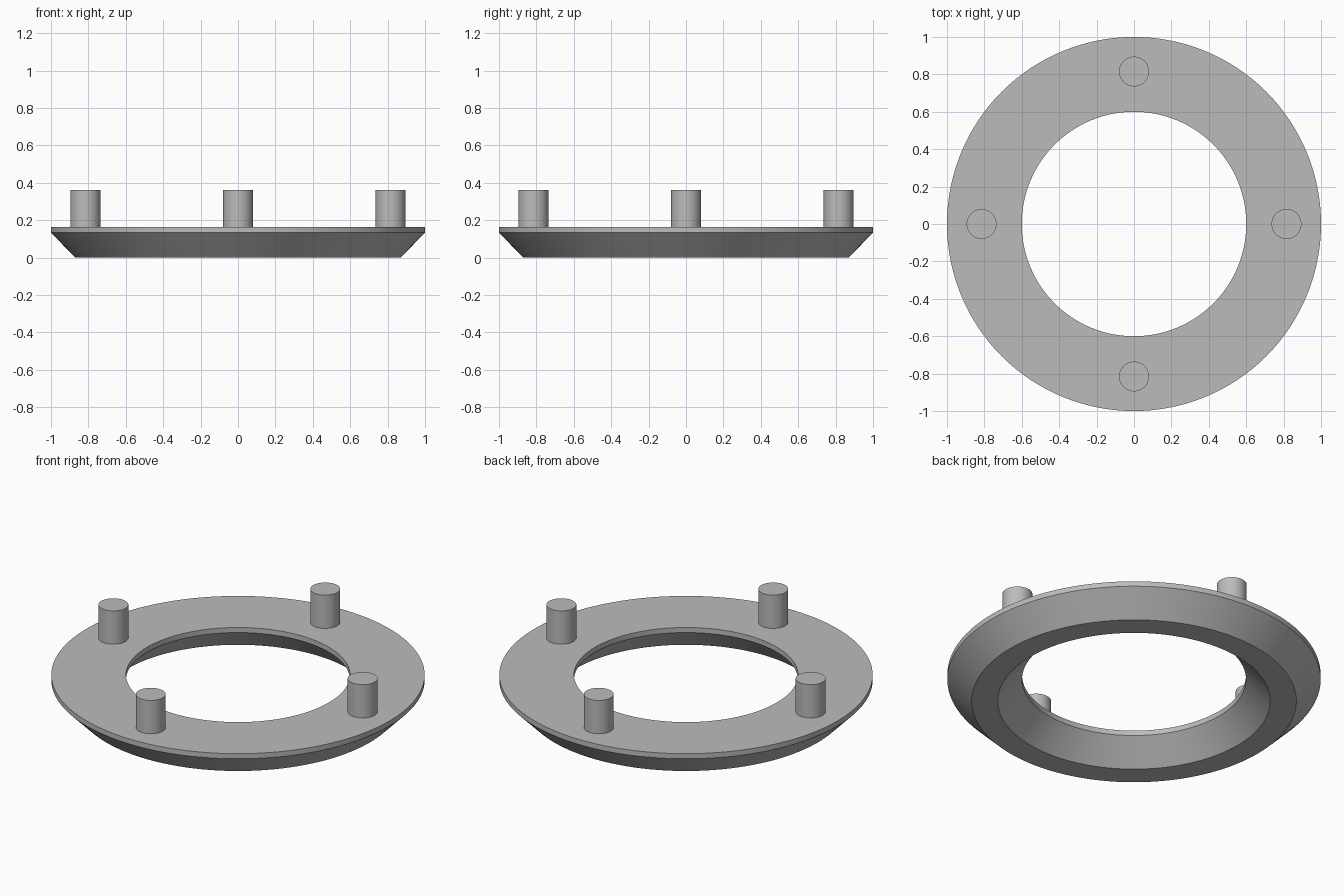
import bpy
import bmesh
from math import cos, sin, pi, radians
from mathutils import Matrix, Vector

cube = bpy.data.objects.get("Cube")
if cube:
    bpy.data.objects.remove(cube, do_unlink=True)

grey = bpy.data.materials.new("plain grey")
grey.use_nodes = True
colour = (0.5, 0.5, 0.5, 1)
grey.diffuse_color = colour
grey.node_tree.nodes["Principled BSDF"].inputs["Base Color"].default_value = colour


def lathe(name, profile, steps, location=(0, 0, 0)):
    """Revolve a closed (radius, z) outline around z; points on the axis merge."""
    bm = bmesh.new()
    verts = [bm.verts.new((r, 0, z)) for r, z in profile]
    edges = [bm.edges.new((a, b)) for a, b in zip(verts, verts[1:] + verts[:1])]
    bmesh.ops.spin(bm, geom=verts + edges, cent=(0, 0, 0), axis=(0, 0, 1),
                   angle=2 * pi, steps=steps, use_merge=True)
    bmesh.ops.remove_doubles(bm, verts=bm.verts, dist=0.0001)
    bmesh.ops.recalc_face_normals(bm, faces=bm.faces)
    return finish(name, bm, location)


def peg(name, location, radius, height):
    bm = bmesh.new()
    bmesh.ops.create_cone(bm, cap_ends=True, segments=48, radius1=radius,
                          radius2=radius, depth=height,
                          matrix=Matrix.Translation((0, 0, height / 2)))
    return finish(name, bm, location)


def finish(name, bm, location):
    mesh = bpy.data.meshes.new(name)
    bm.to_mesh(mesh)
    bm.free()
    mesh.materials.append(grey)
    obj = bpy.data.objects.new(name, mesh)
    obj.location = location
    bpy.context.collection.objects.link(obj)
    bpy.ops.object.select_all(action="DESELECT")
    obj.select_set(True)
    bpy.context.view_layer.objects.active = obj
    bpy.ops.object.shade_smooth_by_angle(angle=radians(30))
    return obj


# Flat ring with a thin rim and both lower edges chamfered
TOP, RIM = 0.163, 0.133
lathe("ring", [(0.6, TOP), (1, TOP), (1, RIM), (0.87, 0), (0.73, 0), (0.6, RIM)], 128)

# Four upright pegs standing on the ring
for i, side in enumerate(("left", "back", "right", "front")):
    a = i * pi / 2
    peg(side + "_peg", Vector((0.815 * cos(a), 0.815 * sin(a), TOP)), 0.08, 0.197)
